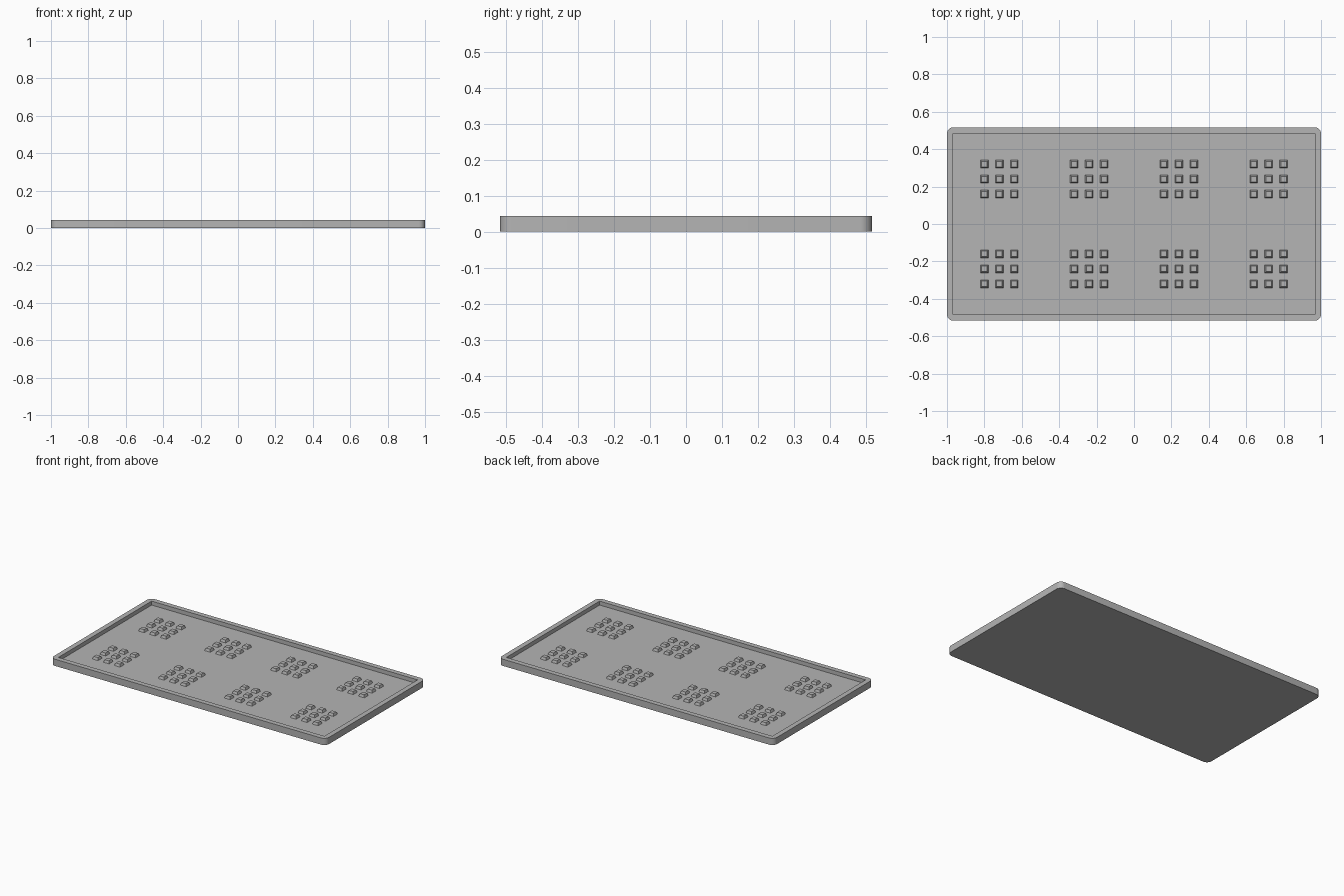
import bpy
import bmesh

cube = bpy.data.objects.get("Cube")
if cube:
    bpy.data.objects.remove(cube, do_unlink=True)

WIDTH, DEPTH, HEIGHT = 2.0, 1.034, 0.044
RIM, FLOOR, CORNER = 0.033, 0.018, 0.034
STUD, STUD_TOP, STUD_HEIGHT, PITCH = 0.042, 0.03, 0.016, 0.08

grey = bpy.data.materials.new("plain grey")
grey.use_nodes = True
colour = (0.46, 0.46, 0.46, 1)
grey.diffuse_color = colour
grey.node_tree.nodes["Principled BSDF"].inputs["Base Color"].default_value = colour


def add_box(bm, x, y, bottom, top, w, d, taper=1.0):
    """Add a box standing on bottom, its top face scaled by taper."""
    verts = bmesh.ops.create_cube(bm, size=1)["verts"]
    for v in verts:
        upper = v.co.z > 0
        s = taper if upper else 1
        v.co = (x + v.co.x * w * s, y + v.co.y * d * s, top if upper else bottom)


def make_object(name, bm):
    mesh = bpy.data.meshes.new(name)
    bm.to_mesh(mesh)
    bm.free()
    mesh.materials.append(grey)
    obj = bpy.data.objects.new(name, mesh)
    bpy.context.collection.objects.link(obj)
    return obj


# Tray slab with rounded outer corners
bm = bmesh.new()
add_box(bm, 0, 0, 0, HEIGHT, WIDTH, DEPTH)
upright = [e for e in bm.edges if abs(e.verts[0].co.z - e.verts[1].co.z) > HEIGHT / 2]
bmesh.ops.bevel(bm, geom=upright, offset=CORNER, segments=8, profile=0.5, affect='EDGES')
tray = make_object("tray", bm)

# Square-cornered recess inside the rim
bm = bmesh.new()
add_box(bm, 0, 0, FLOOR, HEIGHT * 2, WIDTH - 2 * RIM, DEPTH - 2 * RIM)
cutter = make_object("recess_cutter", bm)
cutter.hide_render = True
cut = tray.modifiers.new("recess", 'BOOLEAN')
cut.operation = 'DIFFERENCE'
cut.solver = 'EXACT'
cut.object = cutter

bpy.ops.object.select_all(action='DESELECT')
bpy.context.view_layer.objects.active = tray
tray.select_set(True)
bpy.ops.object.modifier_apply(modifier=cut.name)
bpy.data.objects.remove(cutter, do_unlink=True)
bpy.ops.object.shade_smooth_by_angle(angle=0.6)

# Eight groups of nine tapered studs
bm = bmesh.new()
for gx in (-0.72, -0.24, 0.24, 0.72):
    for gy in (-0.24, 0.24):
        for i in (-1, 0, 1):
            for j in (-1, 0, 1):
                add_box(bm, gx + i * PITCH, gy + j * PITCH, FLOOR,
                        FLOOR + STUD_HEIGHT, STUD, STUD, STUD_TOP / STUD)
make_object("studs", bm)
